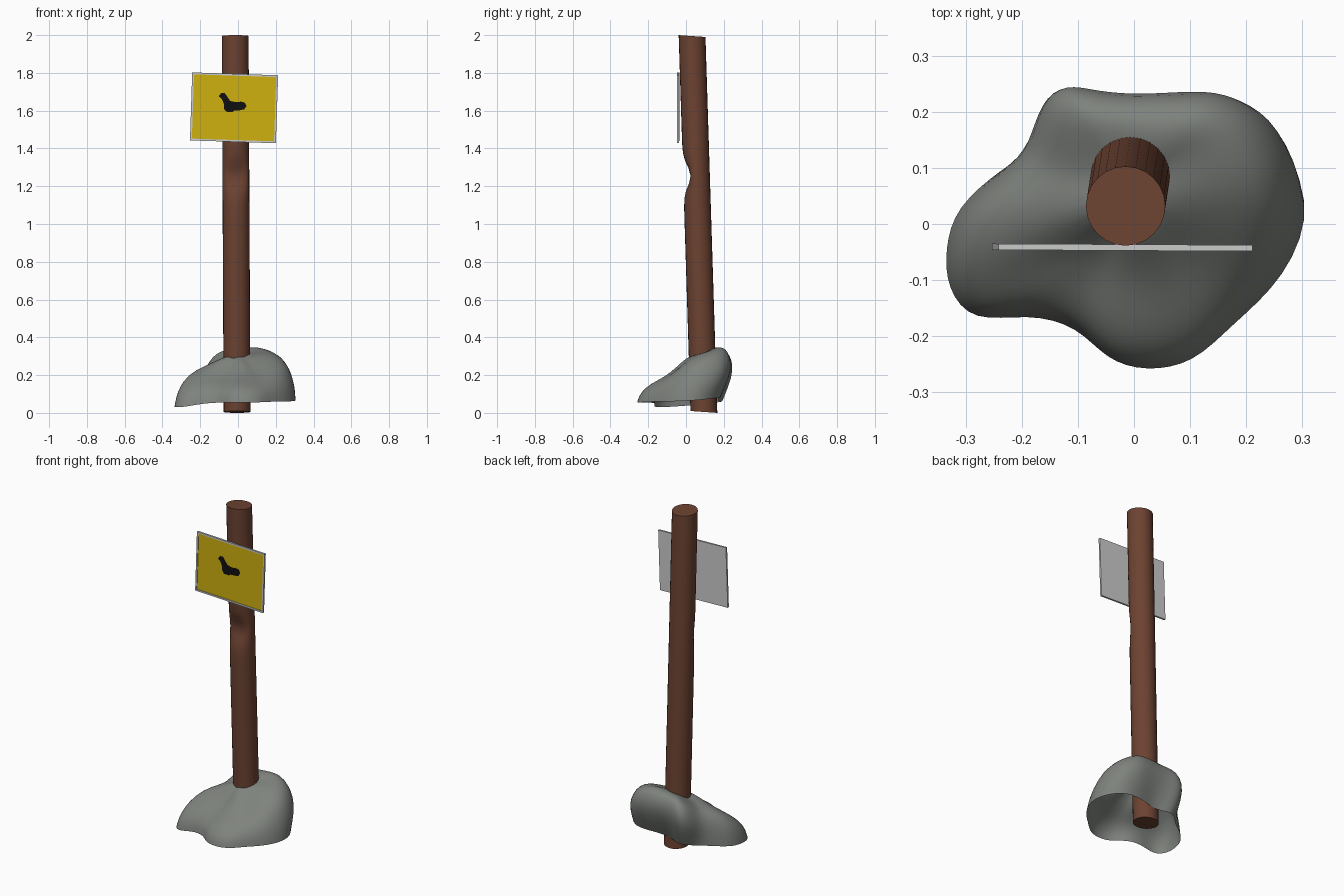
import bpy, bmesh, math
from mathutils import Vector

if "Cube" in bpy.data.objects:
    bpy.data.objects.remove(bpy.data.objects["Cube"])


def material(name, rgb):
    m = bpy.data.materials.new(name)
    m.diffuse_color = (*rgb, 1)
    m.use_nodes = True
    m.node_tree.nodes["Principled BSDF"].inputs["Base Color"].default_value = m.diffuse_color
    return m


BROWN = material("brown_wood", (0.15, 0.055, 0.031))
GREY = material("grey_stone", (0.21, 0.225, 0.205))
WHITE = material("pale_metal", (0.6, 0.6, 0.6))
YELLOW = material("yellow_paint", (0.62, 0.44, 0.005))
BLACK = material("black_paint", (0.005, 0.005, 0.005))


def finish(bm, name, mats, smooth=None):
    bmesh.ops.recalc_face_normals(bm, faces=bm.faces)
    me = bpy.data.meshes.new(name)
    bm.to_mesh(me)
    bm.free()
    ob = bpy.data.objects.new(name, me)
    bpy.context.collection.objects.link(ob)
    for m in mats:
        me.materials.append(m)
    if smooth:
        bpy.ops.object.select_all(action='DESELECT')
        ob.select_set(True)
        bpy.context.view_layer.objects.active = ob
        bpy.ops.object.shade_smooth_by_angle(angle=math.radians(smooth))
    return ob


def loft(bm, rings):
    """Join closed rings of points with quads; return the vertex rings."""
    vr = [[bm.verts.new(p) for p in r] for r in rings]
    n = len(vr[0])
    for a, b in zip(vr, vr[1:]):
        for i in range(n):
            j = (i + 1) % n
            bm.faces.new((a[i], a[j], b[j], b[i]))
    return vr


# Leaning post with a dent in its front
SIDES, R = 24, 0.071
heights = [0.005, 0.4, 0.8, 1.0, 1.08, 1.13, 1.17, 1.21, 1.25,
           1.29, 1.33, 1.37, 1.42, 1.7, 1.995]
rings = []
for h in heights:
    t = h / 2
    cx, cy = -0.005 - 0.01 * t, 0.095 - 0.063 * t
    ring = []
    for i in range(SIDES):
        a = math.tau * i / SIDES
        dx, dy = R * math.cos(a), R * math.sin(a)
        dent = 0.04 * math.exp(-((h - 1.25) / 0.075) ** 2) * max(0, -math.sin(a)) ** 2
        ring.append((cx + dx, cy + dy + dent, h - 0.07 * dy))
    rings.append(ring)
bm = bmesh.new()
vr = loft(bm, rings)
bm.faces.new(vr[0])
bm.faces.new(vr[-1])
finish(bm, "post", [BROWN], 40)

# Hollow rock, open below: outline x, y, rim scale, then heights of
# rim, wall, shoulder and inner ring
outline = [
    (.33, .045, 1, .065, .16, .29, .31), (.27, .187, .87, .08, .2, .33, .33),
    (.205, .235, .7, .08, .22, .35, .34), (.145, .257, .6, .08, .24, .355, .35),
    (.02, .246, .55, .07, .25, .35, .34), (-.07, .252, .6, .06, .24, .345, .33),
    (-.133, .268, .65, .06, .23, .335, .33), (-.178, .23, .75, .06, .21, .31, .31),
    (-.195, .143, .9, .05, .18, .27, .29), (-.235, .1, 1, .05, .16, .24, .28),
    (-.32, .03, 1, .04, .13, .22, .26), (-.338, -.045, 1, .035, .12, .2, .25),
    (-.335, -.115, 1, .03, .1, .17, .23), (-.29, -.177, 1, .03, .08, .14, .2),
    (-.187, -.16, 1, .05, .1, .16, .21), (-.1, -.183, 1, .055, .11, .15, .2),
    (-.05, -.243, 1, .055, .1, .15, .2), (.02, -.264, 1, .055, .1, .155, .2),
    (.107, -.25, 1, .055, .1, .15, .21), (.175, -.18, 1, .06, .12, .17, .22),
    (.27, -.1, 1, .06, .13, .21, .26)]
CENTRE = (0, 0.06)


def scaled(x, y, s, z):
    return (CENTRE[0] + (x - CENTRE[0]) * s, CENTRE[1] + (y - CENTRE[1]) * s, z)


levels = [[], [], [], [], []]
for x, y, rim, z0, z1, z2, z3 in outline:
    wall = 1.02 if rim < 1 else 0.96
    for level, s, z in zip(levels, (rim, wall, 0.8, 0.45, 0.15),
                           (z0, z1, z2, z3, 0.31)):
        level.append(scaled(x, y, s, z))
bm = bmesh.new()
vr = loft(bm, levels)
bm.faces.new(vr[-1])
rock = finish(bm, "rock_base", [GREY], 180)
sub = rock.modifiers.new("round", 'SUBSURF')
sub.levels = sub.render_levels = 2

# Framed sign board with a recessed yellow front
POSE = ((-0.021, -0.042, 1.615), (0, math.radians(1.9), math.radians(-0.3)))


def pose(ob):
    ob.location, ob.rotation_euler = POSE


bm = bmesh.new()
bmesh.ops.create_cube(bm, size=1)
bmesh.ops.scale(bm, vec=(0.455, 0.011, 0.36), verts=bm.verts)
front = min(bm.faces, key=lambda f: f.calc_center_median().y)
bmesh.ops.inset_region(bm, faces=[front], thickness=0.014)
inner = bmesh.ops.extrude_discrete_faces(bm, faces=[front])["faces"][0]
bmesh.ops.translate(bm, vec=(0, 0.004, 0), verts=inner.verts)
inner.material_index = 1
pose(finish(bm, "sign_board", [WHITE, YELLOW]))

# Thin dark animal silhouette on the sign
shape = [(-.083, .058), (-.07, .076), (-.052, .077), (-.038, .058), (-.022, .036),
         (.01, .03), (.035, .034), (.055, .03), (.066, .012), (.055, -.006),
         (.03, -.012), (.0, -.014), (-.005, -.022), (-.04, -.022), (-.052, -.008),
         (-.055, .02), (-.066, .045)]
bm = bmesh.new()
face = bm.faces.new([bm.verts.new((x, -0.0035, z)) for x, z in shape])
ext = bmesh.ops.extrude_face_region(bm, geom=[face], use_keep_orig=True)
bmesh.ops.translate(bm, vec=(0, 0.003, 0),
                    verts=[v for v in ext["geom"] if isinstance(v, bmesh.types.BMVert)])
pose(finish(bm, "animal_silhouette", [BLACK]))
